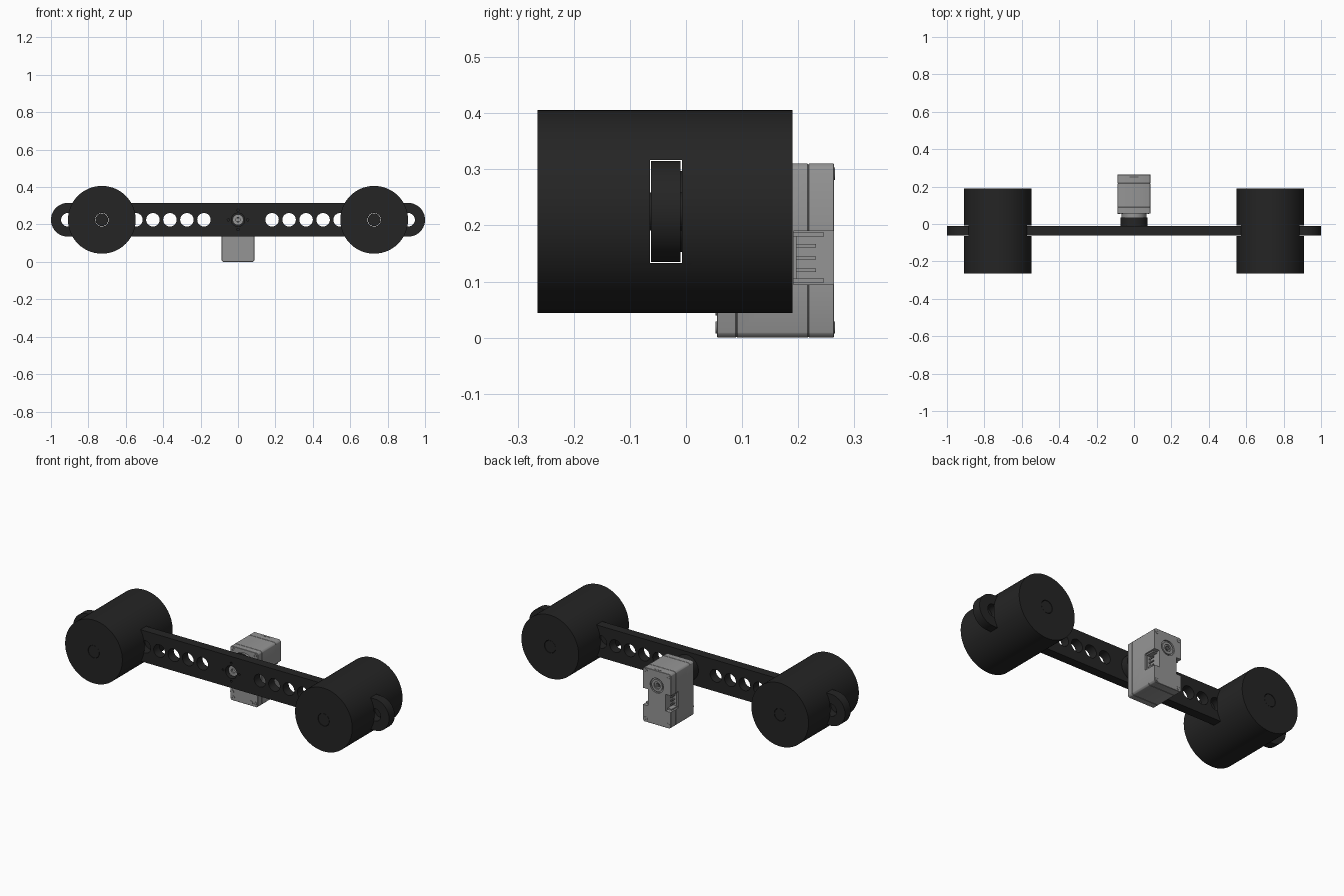
import bpy, bmesh, math

if "Cube" in bpy.data.objects:
    bpy.data.objects.remove(bpy.data.objects["Cube"])

AXIS_Z = 0.225      # height of the bar's centre line
PITCH = 0.091       # hole spacing
HOLE_R = 0.036


def material(name, value):
    m = bpy.data.materials.new(name)
    m.diffuse_color = (value, value, value, 1)
    m.use_nodes = True
    m.node_tree.nodes["Principled BSDF"].inputs["Base Color"].default_value = m.diffuse_color
    return m


BLACK = material("black plastic", 0.018)
GREY = material("grey casing", 0.30)
DARK_GREY = material("dark grey", 0.10)


def circle(x, z, r, n=48):
    return [(x + r * math.cos(2 * math.pi * i / n), z + r * math.sin(2 * math.pi * i / n)) for i in range(n)]


def rect(x0, x1, z0, z1, c=0.0):
    """Rectangle outline with optional corner chamfer."""
    if c == 0:
        return [(x0, z0), (x1, z0), (x1, z1), (x0, z1)]
    return [(x0 + c, z0), (x1 - c, z0), (x1, z0 + c), (x1, z1 - c),
            (x1 - c, z1), (x0 + c, z1), (x0, z1 - c), (x0, z0 + c)]


def prism(name, outlines, y0, y1, mat, bevel=0.0):
    """Solid from x-z outlines (first outer, rest holes) swept along y."""
    cu = bpy.data.curves.new(name, 'CURVE')
    cu.dimensions = '2D'
    cu.fill_mode = 'BOTH'
    cu.extrude = (y1 - y0) / 2
    for pts in outlines:
        sp = cu.splines.new('POLY')
        sp.points.add(len(pts) - 1)
        for p, (x, z) in zip(sp.points, pts):
            p.co = (x, z, 0, 1)
        sp.use_cyclic_u = True
    tmp = bpy.data.objects.new(name + "_outline", cu)
    bpy.context.collection.objects.link(tmp)
    bpy.context.view_layer.update()
    me = bpy.data.meshes.new_from_object(tmp.evaluated_get(bpy.context.evaluated_depsgraph_get()))
    bpy.data.objects.remove(tmp)
    bm = bmesh.new()
    bm.from_mesh(me)
    bmesh.ops.remove_doubles(bm, verts=bm.verts, dist=1e-5)
    for v in bm.verts:      # stand the outline upright
        x, z, d = v.co
        v.co = (x, (y0 + y1) / 2 - d, z)
    bmesh.ops.recalc_face_normals(bm, faces=bm.faces)
    if bevel:
        bmesh.ops.dissolve_limit(bm, angle_limit=0.01, verts=bm.verts, edges=bm.edges)
        bmesh.ops.bevel(bm, geom=bm.edges[:], offset=bevel, segments=1, affect='EDGES')
    bm.to_mesh(me)
    bm.free()
    me.materials.clear()
    me.materials.append(mat)
    for p in me.polygons:
        p.material_index = 0
    ob = bpy.data.objects.new(name, me)
    bpy.context.collection.objects.link(ob)
    return ob


def cut(ob, cutter):
    """Subtract the cutter from the object and discard it."""
    mod = ob.modifiers.new("cut", 'BOOLEAN')
    mod.operation = 'DIFFERENCE'
    mod.solver = 'EXACT'
    mod.object = cutter
    bpy.context.view_layer.objects.active = ob
    bpy.ops.object.modifier_apply(modifier=mod.name)
    bpy.data.objects.remove(cutter)


# Perforated bar with round ends
R = 0.09
outline = []
for side, start in ((1, -90), (-1, 90)):
    for i in range(33):
        a = math.radians(start + 180 * i / 32)
        outline.append((side * (1 - R) + R * math.cos(a), AXIS_Z + R * math.sin(a)))
holes = [circle(s * k * PITCH, AXIS_Z, HOLE_R) for s in (-1, 1) for k in range(2, 11)]
holes.append(circle(0, AXIS_Z, HOLE_R))
holes += [circle(0.052 * dx, AXIS_Z + 0.052 * dz, 0.006, 12) for dx, dz in ((1, 0), (-1, 0), (0, 1), (0, -1))]
prism("bar", [outline] + holes, -0.062, -0.010, BLACK)

# Slotted drum weights with a centre pin
for s, label in ((-1, "left"), (1, "right")):
    x = s * 8 * PITCH
    drum = prism(label + "_weight", [circle(x, AXIS_Z, 0.181, 96), circle(x, AXIS_Z, HOLE_R)], -0.265, 0.19, BLACK)
    cut(drum, prism("slot", [rect(x - 0.3, x + 0.3, AXIS_Z - 0.092, AXIS_Z + 0.092)], -0.0645, -0.0075, BLACK))
    prism(label + "_pin", [circle(x, AXIS_Z, 0.034)], -0.264, 0.189, BLACK)

# Horn, collar and shaft between bar and motor
prism("horn", [circle(0, AXIS_Z, 0.072)], -0.010, 0.035, BLACK)
prism("collar", [circle(0, AXIS_Z, 0.066)], 0.035, 0.056, GREY)
prism("shaft", [circle(0, AXIS_Z, 0.029), circle(0, AXIS_Z, 0.012, 24)], -0.045, -0.005, GREY)
prism("shaft_screw", [circle(0, AXIS_Z, 0.011, 24)], -0.036, -0.005, GREY)

# Motor casing in three shells, with a connector recess on each side
for name, y0, y1 in (("front_shell", 0.055, 0.09), ("middle_shell", 0.09, 0.218), ("back_shell", 0.218, 0.264)):
    shell = prism(name, [rect(-0.088, 0.088, 0.0, 0.31, 0.008)], y0, y1, GREY, 0.0015)
    if y1 > 0.19:
        for s in (-1, 1):
            xs = sorted((s * 0.056, s * 0.12))
            cut(shell, prism("recess", [rect(*xs, 0.095, 0.19)], 0.192, 0.30, GREY))
    if name == "back_shell":
        cut(shell, prism("bearing_cut", [circle(0, AXIS_Z, 0.042)], 0.256, 0.30, GREY))

# Connector sockets and their pins
for s, label in ((-1, "left"), (1, "right")):
    xs = sorted((s * 0.05, s * 0.082))
    cheeks = sorted((s * 0.05, s * 0.078))
    for i, z in enumerate((0.098, 0.180)):
        prism(f"{label}_socket_wall_{i}", [rect(*xs, z, z + 0.007)], 0.192, 0.246, GREY)
    prism(label + "_socket_base", [rect(*cheeks, 0.105, 0.18)], 0.190, 0.197, GREY)
    for i in range(3):
        z = 0.120 + 0.022 * i
        prism(f"{label}_pin_{i}", [rect(s * 0.066 - 0.003, s * 0.066 + 0.003, z - 0.003, z + 0.003)],
              0.195, 0.232, GREY)

# Rear bearing cap and casing screws
prism("bearing_ring", [circle(0, AXIS_Z, 0.034), circle(0, AXIS_Z, 0.02)], 0.25, 0.263, GREY)
prism("bearing_screw", [circle(0, AXIS_Z, 0.012, 24)], 0.25, 0.261, DARK_GREY)
for i, (x, z) in enumerate(((-0.07, 0.018), (0.07, 0.018), (-0.07, 0.292), (0.07, 0.292))):
    for side, y0, y1 in (("front", 0.0525, 0.056), ("back", 0.262, 0.2655)):
        prism(f"{side}_screw_{i}", [circle(x, z, 0.011, 20), circle(x, z, 0.005, 6)], y0, y1, GREY)
prism("lower_left_boss", [circle(-0.076, 0.05, 0.011, 20)], 0.0525, 0.056, GREY)
prism("lower_right_boss", [circle(0.045, 0.018, 0.011, 20)], 0.0525, 0.056, GREY)

# Small mark on top of the casing
prism("top_mark", [rect(-0.025, 0.025, 0.308, 0.3105)], 0.248, 0.253, DARK_GREY)

# Smooth round sides, keep edges sharp
for ob in bpy.context.scene.objects:
    ob.select_set(True)
    bpy.context.view_layer.objects.active = ob
bpy.ops.object.shade_smooth_by_angle(angle=math.radians(30))
